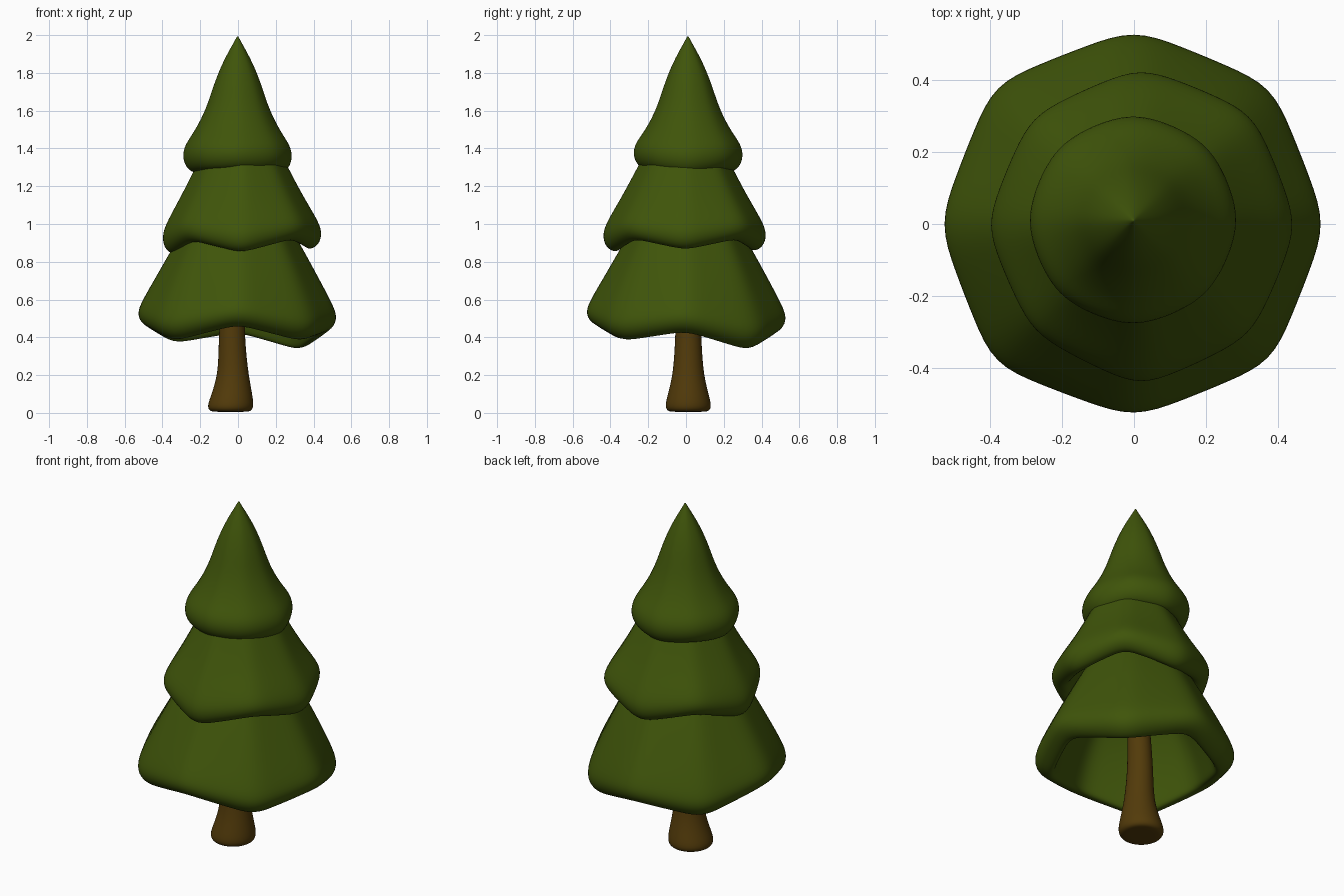
import bpy, bmesh, math


def material(name, color):
    m = bpy.data.materials.new(name)
    m.diffuse_color = color
    return m


GREEN = material("needles", (0.05, 0.09, 0.003, 1))
BROWN = material("bark", (0.085, 0.043, 0.003, 1))


def loft(name, rings, mat):
    """Skin closed rings of points, close both ends, then smooth."""
    bm = bmesh.new()
    loops = [[bm.verts.new(p) for p in ring] for ring in rings]
    n = len(loops[0])
    for a, b in zip(loops, loops[1:]):
        for i in range(n):
            j = (i + 1) % n
            bm.faces.new((a[i], a[j], b[j], b[i]))
    bm.faces.new(loops[0])
    bm.faces.new(loops[-1])
    bmesh.ops.recalc_face_normals(bm, faces=bm.faces)
    for f in bm.faces:
        f.smooth = True
    me = bpy.data.meshes.new(name)
    bm.to_mesh(me)
    bm.free()
    me.materials.append(mat)
    ob = bpy.data.objects.new(name, me)
    bpy.context.collection.objects.link(ob)
    sub = ob.modifiers.new("smooth", 'SUBSURF')
    sub.levels = sub.render_levels = 2
    return ob


def tier(name, profile, hem, scale, roundness, center=(0, 0)):
    """profile: (radius, z, hem weight); hem and scale: one value per octagon corner."""
    rings = []
    for r, z, w in profile:
        corners = []
        for k in range(8):
            a = k * math.pi / 4
            s = r * (1 + (scale[k] - 1) * min(1, r * 4))
            corners.append((s * math.cos(a), s * math.sin(a), z + w * hem[k]))
        ring = []
        for k in range(8):
            p, q = corners[k], corners[(k + 1) % 8]
            for t in (0, 1 / 3, 2 / 3):
                x, y, h = (p[i] + (q[i] - p[i]) * t for i in range(3))
                # push the flat sides part of the way out to a circle
                target = math.hypot(*p[:2]) * (1 - t) + math.hypot(*q[:2]) * t
                f = 1 + roundness * (target / math.hypot(x, y) - 1)
                ring.append((x * f + center[0], y * f + center[1], h))
        rings.append(ring)
    return loft(name, rings, GREEN)


# Bottom skirt: low at the diagonals, hollow underneath
tier("lower_branches", [
    (0.06, 1.26, 0), (0.17, 1.18, 0), (0.347, 0.89, 0.05), (0.445, 0.72, 0.3),
    (0.525, 0.585, 0.7), (0.55, 0.52, 0.85), (0.525, 0.465, 0.95), (0.465, 0.436, 1),
    (0.435, 0.448, 1), (0.425, 0.50, 0.9), (0.38, 0.64, 0.5), (0.28, 0.82, 0.1),
    (0.06, 1.05, 0)],
    [-0.01, -0.11, -0.015, -0.072, 0.015, -0.06, 0.025, -0.06],
    [0.985, 1.0, 1, 1.015, 1, 1.02, 0.995, 1.0], 0.15)

# Middle skirt: low along the axes
tier("middle_branches", [
    (0.05, 1.62, 0), (0.13, 1.54, 0), (0.265, 1.28, 0), (0.352, 1.12, 0.2),
    (0.43, 0.99, 0.6), (0.442, 0.925, 0.8), (0.425, 0.87, 1), (0.38, 0.842, 1),
    (0.34, 0.858, 1), (0.325, 0.93, 0.8), (0.265, 1.08, 0.3), (0.05, 1.3, 0)],
    [0.015, 0.072, 0.005, 0.07, -0.015, 0.065, 0.0, 0.072],
    [0.99, 1.0, 1.0, 0.975, 0.975, 0.96, 1.02, 0.985], 0.3, (0.018, -0.004))

# Top cone with a swollen hem
tier("top_branches", [
    (0.003, 1.995, 0), (0.018, 1.965, 0), (0.045, 1.92, 0), (0.09, 1.835, 0),
    (0.132, 1.73, 0), (0.17, 1.61, 0), (0.235, 1.49, 0.2), (0.29, 1.42, 0.6),
    (0.302, 1.355, 0.8), (0.28, 1.30, 1), (0.24, 1.272, 1), (0.21, 1.29, 1),
    (0.18, 1.39, 0.5), (0.05, 1.6, 0)],
    [-0.01, 0.01, 0.0, 0.01, -0.005, 0.01, 0.015, 0.01],
    [0.98, 0.98, 0.99, 0.98, 0.985, 0.98, 0.98, 0.97], 0.75, (-0.002, 0.01))

# Flared trunk, slightly off centre
trunk = []
for r, z, cx in [(0.09, 0.005, -0.04), (0.115, 0.01, -0.04), (0.13, 0.035, -0.04),
                 (0.112, 0.1, -0.032), (0.086, 0.2, -0.026), (0.076, 0.32, -0.03),
                 (0.07, 0.45, -0.033), (0.062, 0.7, -0.02), (0.05, 1.0, 0), (0.02, 1.02, 0)]:
    trunk.append([(cx + r * math.cos(i * math.pi / 6), 0.012 + r * math.sin(i * math.pi / 6), z)
                  for i in range(12)])
loft("trunk", trunk, BROWN)
